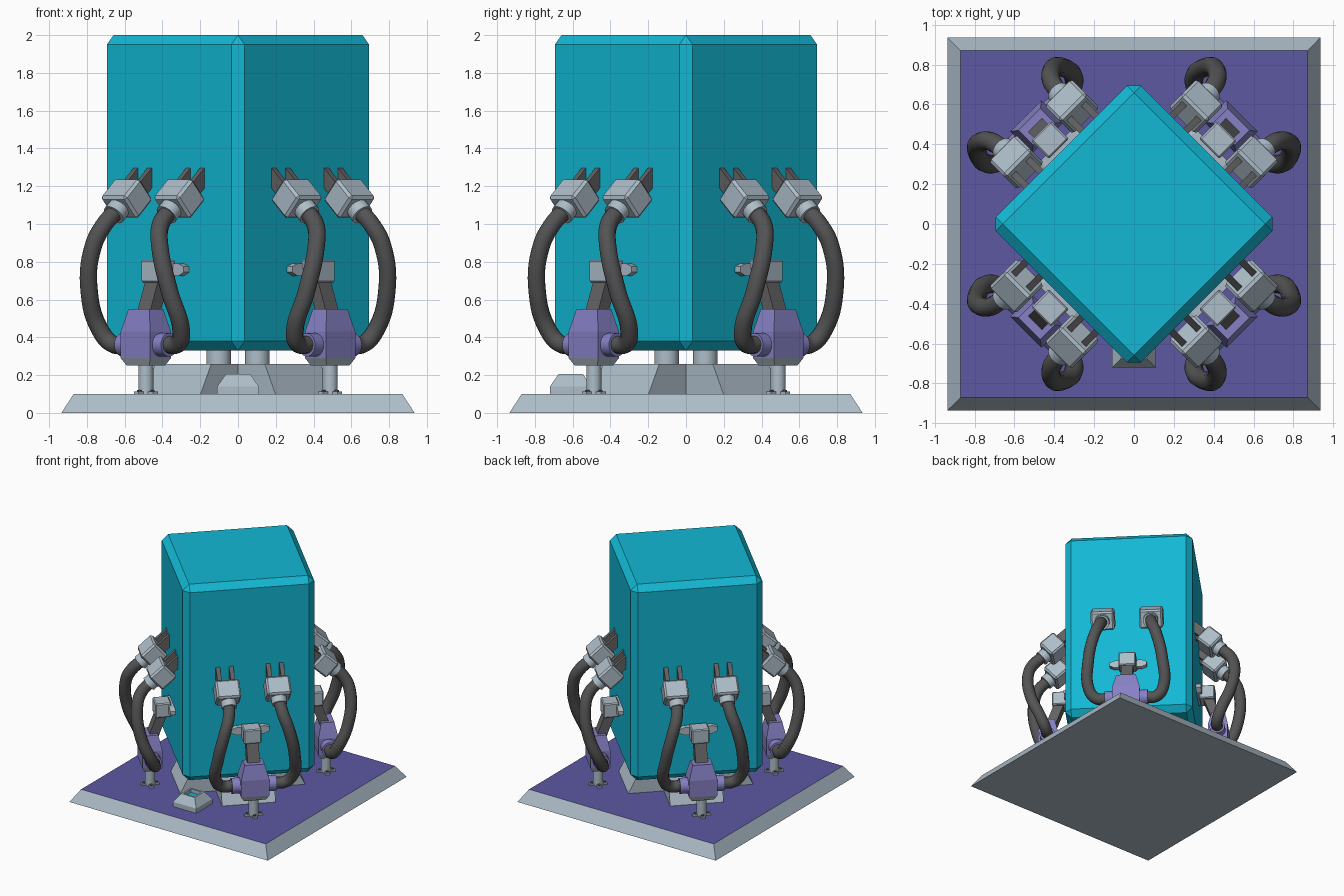
import bpy, bmesh, math
from mathutils import Matrix, Vector

if "Cube" in bpy.data.objects:
    bpy.data.objects.remove(bpy.data.objects["Cube"], do_unlink=True)


def material(name, r, g, b):
    m = bpy.data.materials.new(name)
    m.use_nodes = True
    m.diffuse_color = (r, g, b, 1)
    m.node_tree.nodes["Principled BSDF"].inputs["Base Color"].default_value = (r, g, b, 1)
    return m


TEAL = material("teal", 0.006, 0.48, 0.66)
GREY = material("light_grey", 0.42, 0.51, 0.58)
FLOOR = material("deep_purple", 0.107, 0.098, 0.36)
PURPLE = material("soft_purple", 0.24, 0.22, 0.56)
RUBBER = material("dark_rubber", 0.09, 0.088, 0.088)
METAL = material("dark_metal", 0.12, 0.12, 0.125)


def finish(name, bm, mats, frame=Matrix(), smooth=False):
    bmesh.ops.recalc_face_normals(bm, faces=bm.faces)
    me = bpy.data.meshes.new(name)
    bm.to_mesh(me)
    bm.free()
    for m in mats:
        me.materials.append(m)
    ob = bpy.data.objects.new(name, me)
    bpy.context.collection.objects.link(ob)
    ob.matrix_world = frame
    if smooth:
        bpy.ops.object.select_all(action='DESELECT')
        ob.select_set(True)
        bpy.context.view_layer.objects.active = ob
        bpy.ops.object.shade_smooth_by_angle(angle=math.radians(40))
    return ob


def box(name, size, center, mat, frame=Matrix(), bevel=0):
    bm = bmesh.new()
    bmesh.ops.create_cube(bm, size=1, matrix=Matrix.Translation(center) @ Matrix.Diagonal((*size, 1)))
    if bevel:
        bmesh.ops.bevel(bm, geom=bm.edges[:], offset=bevel, segments=1, affect='EDGES')
    return finish(name, bm, [mat], frame)


def rod(name, a, b, radius, mat, frame=Matrix(), sides=20):
    a, b = Vector(a), Vector(b)
    bm = bmesh.new()
    place = Matrix.Translation((a + b) / 2) @ (b - a).to_track_quat('Z', 'Y').to_matrix().to_4x4()
    bmesh.ops.create_cone(bm, cap_ends=True, segments=sides, radius1=radius, radius2=radius,
                          depth=(b - a).length, matrix=place)
    return finish(name, bm, [mat], frame, True)


def stack(levels):
    """Rectangular loft; each level is half length, half width, height."""
    bm = bmesh.new()
    rings = [[bm.verts.new((sx * a, sy * b, z)) for sx, sy in ((-1, -1), (1, -1), (1, 1), (-1, 1))]
             for a, b, z in levels]
    for low, high in zip(rings, rings[1:]):
        for i in range(4):
            j = (i + 1) % 4
            bm.faces.new((low[i], low[j], high[j], high[i]))
    bm.faces.new(rings[0][::-1])
    bm.faces.new(rings[-1])
    bm.normal_update()
    return bm


def prism(name, outline, half, mat, frame, axis):
    """Extrude an outline along y (axis 'Y') or along x (axis 'X')."""
    bm = bmesh.new()
    ends = []
    for s in (-half, half):
        ends.append([bm.verts.new((p, s, q) if axis == 'Y' else (s, p, q)) for p, q in outline])
    n = len(outline)
    for i in range(n):
        j = (i + 1) % n
        bm.faces.new((ends[0][i], ends[0][j], ends[1][j], ends[1][i]))
    bm.faces.new(ends[0])
    bm.faces.new(ends[1])
    return finish(name, bm, [mat], frame)


def hose(name, points, radius, mat, frame):
    cu = bpy.data.curves.new(name, 'CURVE')
    cu.dimensions = '3D'
    cu.bevel_depth, cu.bevel_resolution, cu.resolution_u = radius, 4, 8
    sp = cu.splines.new('BEZIER')
    sp.bezier_points.add(len(points) - 1)
    for bp, p in zip(sp.bezier_points, points):
        bp.co = p
        bp.handle_left_type = bp.handle_right_type = 'AUTO'
    cu.materials.append(mat)
    ob = bpy.data.objects.new(name, cu)
    bpy.context.collection.objects.link(ob)
    ob.matrix_world = frame


# Base plate with a painted floor
bm = stack([(0.935, 0.935, 0), (0.87, 0.87, 0.1)])
for f in bm.faces:
    f.material_index = int(f.normal.z > 0.9)
finish("base_plate", bm, [GREY, FLOOR])

# Main chamfered block, turned on its corner
diag = Matrix.Rotation(math.radians(45), 4, 'Z')
box("main_block", (1.032, 1.032, 1.67), (0, 0, 1.165), TEAL, diag, 0.05)

# Front socket with a recessed coloured well
bm = stack([(0.11, 0.11, 0.1), (0.11, 0.11, 0.14), (0.065, 0.065, 0.205)])
top = [f for f in bm.faces if f.normal.z > 0.9]
bmesh.ops.inset_region(bm, faces=top, thickness=0.022)
well = bmesh.ops.extrude_discrete_faces(bm, faces=top)["faces"]
for f in well:
    f.material_index = 1
    bmesh.ops.translate(bm, verts=f.verts, vec=(0, 0, -0.03))
finish("front_socket", bm, [GREY, TEAL], Matrix.Translation((0, -0.61, 0)))

PATH = [(0.69, 0.16, 0.36), (0.695, 0.245, 0.365), (0.725, 0.30, 0.43), (0.815, 0.30, 0.65),
        (0.835, 0.25, 0.88), (0.795, 0.213, 0.99), (0.70, 0.197, 1.08)]

# One service station per side: local x points outward, y runs along the side
for k in range(4):
    F = Matrix.Rotation(math.radians(45 + 90 * k), 4, 'Z')

    # Pedestal under the block
    prism("pedestal", [(0, 0.1), (0.49, 0.1), (0.41, 0.26), (0, 0.26)], 0.21, GREY, F, 'Y')
    rod("pedestal_column", (0.145, 0, 0.25), (0.145, 0, 0.36), 0.065, GREY, F)

    # Post with bolted foot
    rod("post", (0.69, 0, 0.1), (0.69, 0, 0.27), 0.04, GREY, F)
    for i in range(4):
        turn = Matrix.Rotation(math.pi / 2 * i, 4, 'Z')
        spot = Vector((0.69, 0, 0.107)) + turn @ Vector((0.05, 0, 0))
        box("foot_tab", (0.045, 0.035, 0.014), (0, 0, 0), GREY, F @ Matrix.Translation(spot) @ turn)
        rod("foot_bolt", spot, spot + Vector((0, 0, 0.015)), 0.012, METAL, F, 6)

    # Junction body with grey underside
    bm = stack([(0.058, 0.085, 0.25), (0.078, 0.11, 0.29), (0.078, 0.11, 0.43), (0.052, 0.078, 0.55)])
    for f in bm.faces:
        f.material_index = int(f.normal.z < -0.1)
    finish("junction_body", bm, [PURPLE, GREY], F @ Matrix.Translation((0.69, 0, 0)))

    # Clamp arm, head and grip plate
    prism("clamp_arm", [(0.64, 0.5), (0.72, 0.5), (0.635, 0.73), (0.555, 0.73)], 0.048, METAL, F, 'Y')
    box("clamp_head", (0.125, 0.14, 0.12), (0.597, 0, 0.75), GREY, F, 0.008)
    prism("clamp_grip", [(-0.15, 0.745), (-0.11, 0.725), (0.11, 0.725), (0.15, 0.745),
                         (0.15, 0.775), (0.11, 0.79), (-0.11, 0.79), (-0.15, 0.775)], 0.022, GREY,
          F @ Matrix.Translation((0.535, 0, 0)), 'X')

    # Hose and plug on both sides
    for s in (1, -1):
        rod("junction_collar", (0.69, s * 0.09, 0.36), (0.69, s * 0.175, 0.36), 0.062, PURPLE, F)
        hose("hose", [(x, s * y, z) for x, y, z in PATH], 0.047, RUBBER, F)
        # Plug frame: local x points up along the plug, away from the block when negative
        P = F @ Matrix.Translation((0.637, s * 0.197, 1.135)) @ Matrix.Rotation(math.radians(42), 4, 'Y')
        box("plug_body", (0.155, 0.19, 0.155), (0, 0, 0), GREY, P, 0.014)
        rod("plug_sleeve", (0.07, 0, 0), (0.13, 0, 0), 0.06, GREY, P)
        for side in (-1, 1):
            box("plug_prong", (0.16, 0.034, 0.08), (-0.13, side * 0.052, 0), METAL, P)
